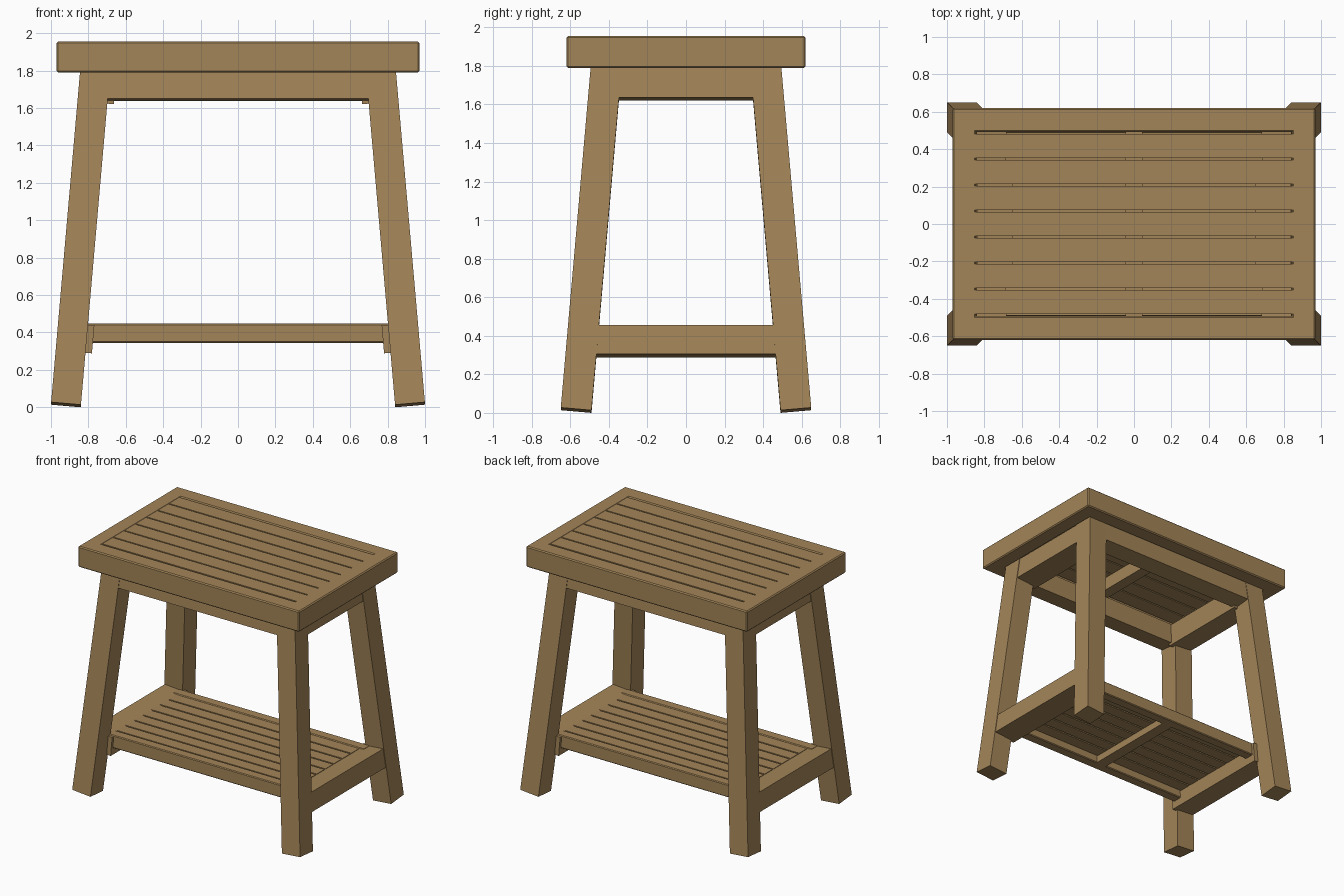
import bpy
import bmesh
from math import radians, sin, cos, tan
from mathutils import Matrix, Vector, Euler

cube = bpy.data.objects.get("Cube")
if cube:
    bpy.data.objects.remove(cube, do_unlink=True)

wood = bpy.data.materials.new("oiled_wood")
wood.use_nodes = True
COLOUR = (0.37, 0.235, 0.098, 1)
wood.diffuse_color = COLOUR
wood.node_tree.nodes["Principled BSDF"].inputs["Base Color"].default_value = COLOUR

TILT = radians(5)      # splay of legs and of the rails between them
LEG = 0.16             # leg thickness


def board(name, centre, size, rot=(0, 0, 0), bevel=0.0):
    """A squared timber with optional softened edges."""
    bm = bmesh.new()
    bmesh.ops.create_cube(bm, size=1)
    bmesh.ops.scale(bm, vec=Vector(size), verts=bm.verts)
    if bevel:
        bmesh.ops.bevel(bm, geom=bm.edges[:], offset=bevel, segments=1, affect='EDGES')
    bm.transform(Matrix.Translation(centre) @ Euler(rot).to_matrix().to_4x4())
    mesh = bpy.data.meshes.new(name)
    bm.to_mesh(mesh)
    bm.free()
    mesh.materials.append(wood)
    obj = bpy.data.objects.new(name, mesh)
    bpy.context.collection.objects.link(obj)
    return obj


def span(name, x, y, z, bevel=0.0):
    """An upright timber given by its extents."""
    lo, hi = Vector((x[0], y[0], z[0])), Vector((x[1], y[1], z[1]))
    return board(name, (lo + hi) / 2, hi - lo, bevel=bevel)


def splayed_rail(name, axis, side, length, z, thick):
    """A rail lying flush with the sloping outer faces of the legs."""
    mid, height = (z[0] + z[1]) / 2, (z[1] - z[0]) / cos(TILT)
    reach = (1.0 if axis == "x" else 0.65) - 0.003
    out = reach - mid * tan(TILT) - thick / 2 * cos(TILT)
    up = mid - thick / 2 * sin(TILT)
    if axis == "x":
        board(name, (side * out, 0, up), (thick, length, height), (0, -side * TILT, 0))
    else:
        board(name, (0, side * out, up), (length, thick, height), (side * TILT, 0, 0))


def slats(name, half_x, half_y, z, count, gap):
    """Evenly spaced slats running left to right."""
    pitch = 2 * half_y / count
    for i in range(count):
        y = -half_y + pitch * (i + 0.5)
        span(f"{name}_{i + 1}", (-half_x, half_x),
             (y - (pitch - gap) / 2, y + (pitch - gap) / 2), z)


# Legs
length = 1.81
for sx, side in ((1, "left"), (-1, "right")):
    for sy, end in ((1, "back"), (-1, "front")):
        rot = Euler((sy * TILT, -sx * TILT, 0))
        foot = Vector((sx * 0.92, sy * 0.57, 0.014))
        centre = foot + rot.to_matrix() @ Vector((0, 0, length / 2))
        board(f"{end}_{side}_leg", centre, (LEG, LEG, length), rot)

# Aprons under the seat and low side rails
for s, side, end in ((1, "left", "back"), (-1, "right", "front")):
    splayed_rail(f"{side}_apron", "x", s, 0.76, (1.637, 1.80), 0.19)
    splayed_rail(f"{end}_apron", "y", s, 1.46, (1.65, 1.80), 0.15)
    splayed_rail(f"{side}_low_rail", "x", s, 0.96, (0.305, 0.455), 0.19)

# Seat frame
TOP = (1.79, 1.955)
for s, side, end in ((1, "left", "back"), (-1, "right", "front")):
    x = sorted((s * 0.846, s * 0.97))
    span(f"seat_{side}_rail", x, (-0.62, 0.62), TOP, 0.008)
    y = sorted((s * 0.492, s * 0.62))
    span(f"seat_{end}_rail", (-0.969, 0.969), y, TOP, 0.008)

# Seat slats and centre batten
slats("seat_slat", 0.86, 0.488, (1.905, 1.953), 7, 0.011)
span("seat_batten", (-0.045, 0.045), (-0.5, 0.5), (1.80, 1.905))

# Shelf rails, slats and centre batten
for s, end in ((1, "back"), (-1, "front")):
    y = sorted((s * 0.38, s * 0.46))
    span(f"shelf_{end}_rail", (-0.84, 0.84), y, (0.345, 0.447), 0.006)
slats("shelf_slat", 0.8, 0.378, (0.40, 0.445), 7, 0.012)
span("shelf_batten", (-0.045, 0.045), (-0.39, 0.39), (0.345, 0.40))
